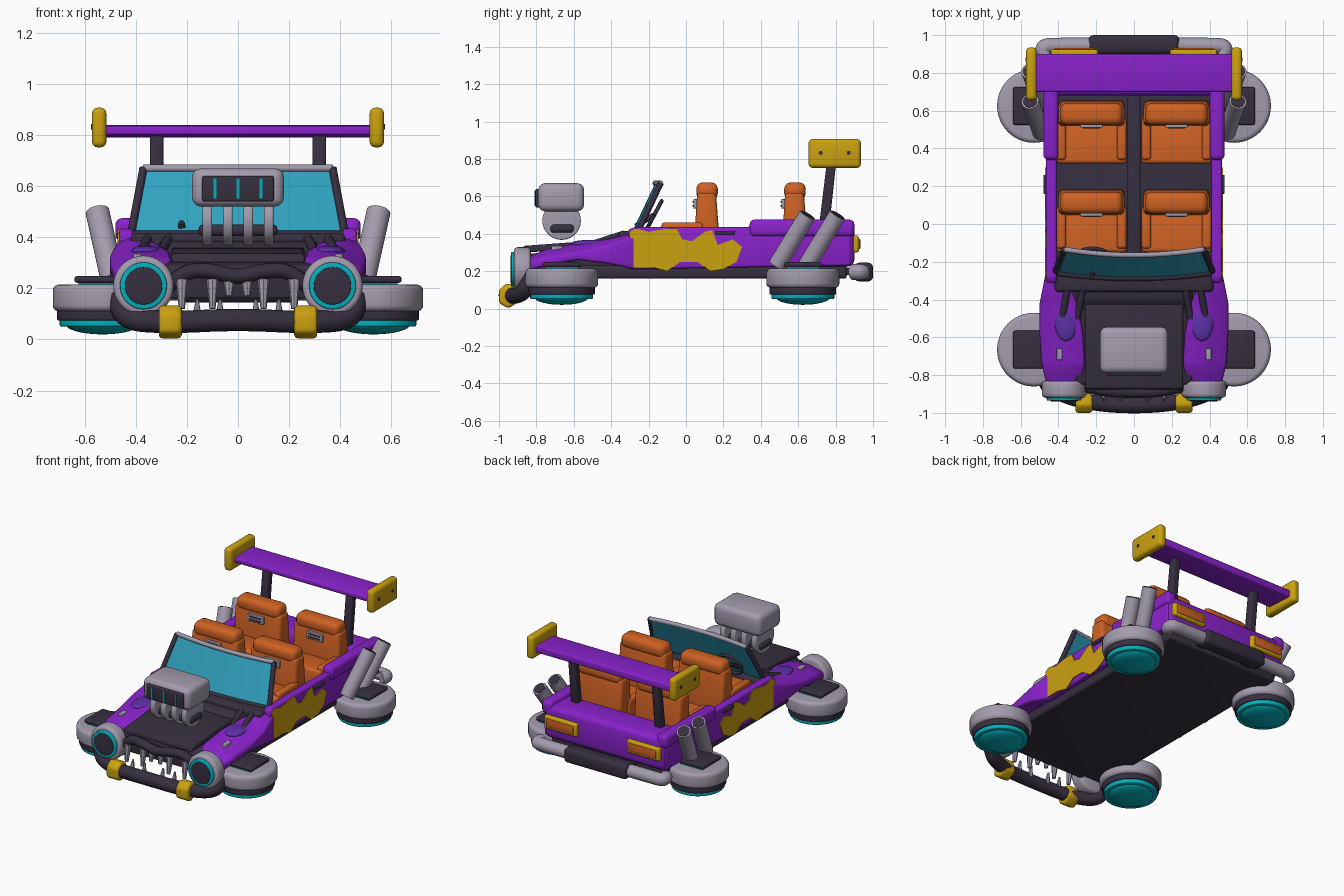
import bpy, bmesh, math
from mathutils import Matrix, Vector

if "Cube" in bpy.data.objects:
    bpy.data.objects.remove(bpy.data.objects["Cube"])


def material(name, r, g, b):
    m = bpy.data.materials.new(name)
    m.use_nodes = True
    m.diffuse_color = (r, g, b, 1)
    m.node_tree.nodes["Principled BSDF"].inputs["Base Color"].default_value = (r, g, b, 1)
    return m


purple = material("purple paint", .25, .016, .6)
indigo = material("indigo paint", .11, .03, .4)
dark = material("dark trim", .038, .028, .05)
grey = material("grey metal", .37, .33, .42)
orange = material("orange leather", .62, .12, .017)
yellow = material("yellow paint", .6, .36, .005)
teal = material("teal glow", .001, .43, .5)
glass = material("blue glass", .03, .36, .52)


def finish(bm, name, mat, mirror=False, angle=40):
    bmesh.ops.recalc_face_normals(bm, faces=bm.faces)
    me = bpy.data.meshes.new(name)
    bm.to_mesh(me)
    bm.free()
    return place(me, name, mat, mirror, angle)


def place(me, name, mat, mirror=False, angle=40):
    me.materials.clear()
    me.materials.append(mat)
    me.polygons.foreach_set("use_smooth", [True] * len(me.polygons))
    me.set_sharp_from_angle(angle=math.radians(angle))
    ob = bpy.data.objects.new(name, me)
    bpy.context.collection.objects.link(ob)
    if mirror:
        ob.modifiers.new("Mirror", 'MIRROR').use_mirror_merge = False
    return ob


def round_edges(bm, r):
    if r:
        bmesh.ops.bevel(bm, geom=bm.edges[:], offset=r, segments=3, profile=.5,
                        affect='EDGES', clamp_overlap=True)


def box(name, mat, x, y, z, r=0, mirror=False):
    """Rounded box from (min, max) ranges."""
    bm = bmesh.new()
    bmesh.ops.create_cube(bm, size=1)
    for v in bm.verts:
        v.co = [(a + b) / 2 + c * (b - a) for (a, b), c in zip((x, y, z), v.co)]
    round_edges(bm, r)
    return finish(bm, name, mat, mirror)


def prism(name, mat, pts, x0, x1, r=0, mirror=False):
    """Side profile of (y, z) points, extruded across x."""
    bm = bmesh.new()
    f = bm.faces.new([bm.verts.new((x0, y, z)) for y, z in pts])
    new = bmesh.ops.extrude_face_region(bm, geom=[f])["geom"]
    bmesh.ops.translate(bm, vec=(x1 - x0, 0, 0),
                        verts=[v for v in new if isinstance(v, bmesh.types.BMVert)])
    round_edges(bm, r)
    return finish(bm, name, mat, mirror)


def rod(name, mat, a, b, r, r2=None, mirror=False, sides=32, bevel=0):
    a, b = Vector(a), Vector(b)
    m = Matrix.Translation((a + b) / 2) @ (b - a).to_track_quat('Z', 'Y').to_matrix().to_4x4()
    bm = bmesh.new()
    bmesh.ops.create_cone(bm, cap_ends=True, segments=sides, radius1=r,
                          radius2=r if r2 is None else r2, depth=(b - a).length, matrix=m)
    if bevel:
        rims = [e for e in bm.edges if any(len(f.verts) > 4 for f in e.link_faces)]
        bmesh.ops.bevel(bm, geom=rims, offset=bevel, segments=4, profile=.5, affect='EDGES')
    return finish(bm, name, mat, mirror)


def tube(name, mat, pts, r):
    cu = bpy.data.curves.new(name, 'CURVE')
    cu.dimensions, cu.bevel_depth, cu.bevel_resolution = '3D', r, 4
    cu.use_fill_caps = True
    sp = cu.splines.new('NURBS')
    sp.points.add(len(pts) - 1)
    for p, co in zip(sp.points, pts):
        p.co = (*co, 1)
    sp.order_u, sp.use_endpoint_u, sp.resolution_u = 3, True, 6
    tmp = bpy.data.objects.new(name, cu)
    me = bpy.data.meshes.new_from_object(tmp)
    bpy.data.objects.remove(tmp)
    return place(me, name, mat)


def ball(name, mat, c, s, mirror=False):
    bm = bmesh.new()
    bmesh.ops.create_uvsphere(bm, u_segments=32, v_segments=16, radius=1,
                              matrix=Matrix.Translation(c) @ Matrix.Diagonal((*s, 1)))
    return finish(bm, name, mat, mirror)


# Chassis and tub
box("floor_pan", dark, (-.43, .43), (-.82, .86), (.16, .23), .015)
prism("side_panel", purple, [(-.31, .21), (-.31, .42), (-.28, .435), (.88, .435), (.88, .23)],
      .41, .465, .012, True)
box("rear_body", purple, (-.46, .46), (.68, .9), (.225, .45), .035)
box("rear_side_rail", purple, (.4, .48), (.34, .9), (.385, .475), .025, True)
box("center_tunnel", dark, (-.035, .035), (-.28, .68), (.22, .34), .01)
box("door_handle", dark, (.46, .48), (.16, .26), (.395, .415), .005, True)
prism("side_splash", yellow, [
    (-.29, .22), (-.3, .41), (-.27, .43), (-.2, .41), (-.12, .425), (-.05, .43), (-.02, .37),
    (.03, .36), (.1, .41), (.14, .42), (.17, .34), (.25, .37), (.3, .33), (.27, .25),
    (.2, .21), (.13, .2), (.06, .25), (-.03, .25), (-.1, .2), (-.18, .22)], .463, .471, 0, True)

# Seats
for row, y in (("front", -.15), ("rear", .32)):
    prism(row + "_seat_cushion", orange, [(y, .23), (y, .44), (y + .25, .42), (y + .25, .23)],
          .04, .41, .02, True)
    for x in (.04, .36):
        box(row + "_seat_bolster", orange, (x, x + .05), (y + .02, y + .24), (.35, .46), .015, True)
    prism(row + "_seat_back", orange, [(y + .19, .3), (y + .21, .62), (y + .31, .62), (y + .335, .3)],
          .05, .4, .022, True)
    box(row + "_headrest", orange, (.06, .39), (y + .205, y + .32), (.58, .675), .035, True)
    box(row + "_seat_badge", grey, (.165, .285), (y + .19, y + .21), (.535, .585), .004, True)
    for z in (.55, .57):
        box(row + "_badge_slot", dark, (.18, .27), (y + .186, y + .2), (z - .004, z + .004), 0, True)

# Hood, engine bay and cowl
prism("engine_bay", dark, [(-.85, .2), (-.85, .29), (-.45, .34), (-.4, .38), (-.24, .4),
                           (-.24, .2)], -.31, .31, .015)
prism("hood_panel", dark, [(-.88, .3), (-.87, .335), (-.6, .355), (-.42, .36), (-.42, .32)],
      -.26, .26, .01)
box("cowl", dark, (-.42, .42), (-.36, -.22), (.33, .415), .02)
for x in (.3, .38):
    rod("cowl_strut", dark, (x, -.5, .345), (x - .03, -.33, .4), .018, mirror=True, sides=12)

# Front fenders: lofted rings of (y, inner x, outer x, bottom, inner top, outer top)
bm = bmesh.new()
rings = []
for y, a, b, lo, hi, out in ((-.86, .28, .46, .2, .27, .25), (-.74, .26, .49, .23, .32, .28),
                             (-.58, .27, .5, .26, .35, .3), (-.42, .3, .5, .24, .37, .34),
                             (-.27, .37, .47, .21, .41, .39)):
    section = ((a, lo), (a, hi), ((a + b) / 2, hi), (b, out), (b, lo))
    rings.append([bm.verts.new((x, y, z)) for x, z in section])
for p, q in zip(rings, rings[1:]):
    for i in range(5):
        bm.faces.new((p[i], p[(i + 1) % 5], q[(i + 1) % 5], q[i]))
bm.faces.new(rings[0])
bm.faces.new(rings[-1])
round_edges(bm, .015)
finish(bm, "front_fender", purple, True, 60)
ball("fender_scoop", indigo, (.36, -.52, .345), (.06, .1, .022), True)
box("fender_vent", grey, (.38, .41), (-.72, -.66), (.3, .335), .005, True)
tube_y = -.62
rod("fender_brace", dark, (.3, -.84, .25), (.48, tube_y, .235), .03, mirror=True, sides=12)

# Headlights
def lamp(name, mat, y0, y1, r, bevel):
    rod(name, mat, (.37, y0, .21), (.37, y1, .21), r, mirror=True, sides=40, bevel=bevel)


lamp("headlight_housing", grey, -.83, -.92, .118, .02)
lamp("headlight_ring", teal, -.9, -.935, .092, .006)
lamp("headlight_lens", dark, -.92, -.939, .073, .003)

# Mouth-like grille with teeth
tube("grille_lip", dark, [(-.3, -.85, .18), (-.22, -.87, .27), (-.1, -.89, .27), (0, -.89, .24),
                          (.1, -.89, .27), (.22, -.87, .27), (.3, -.85, .18)], .03)
box("grille_back", dark, (-.28, .28), (-.85, -.8), (.16, .27), .01)
for x, h in ((.035, .17), (.1, .12), (.22, .12)):
    rod("upper_tooth", grey, (x, -.885, .235), (x, -.9, h), .024, .012, True, 8)
for x in (.07, .16):
    rod("lower_tooth", grey, (x, -.93, .08), (x, -.915, .155), .02, .006, True, 8)

# Front bumper and clamps
tube("front_bumper", dark, [(-.46, -.83, .17), (-.47, -.86, .08), (-.28, -.94, .065),
                            (0, -.965, .08), (.28, -.94, .065), (.47, -.86, .08),
                            (.46, -.83, .17)], .044)
prism("bumper_clamp", yellow, [(-1, .03), (-1, .1), (-.96, .135), (-.9, .12), (-.89, .04), (-.95, 0)],
      .22, .31, .015, True)

# Hover pods
for end, y in (("front", -.665), ("rear", .625)):
    def layer(part, mat, z0, z1, r, bevel):
        rod(end + part, mat, (.53, y, z0), (.53, y, z1), r, mirror=True, sides=48, bevel=bevel)
    layer("_pod_shell", grey, .11, .215, .195, .025)
    layer("_pod_band", dark, .075, .12, .178, .006)
    layer("_pod_glow", teal, .05, .08, .168, .008)
    ball(end + "_pod_dome", teal, (.53, y, .06), (.145, .145, .04), True)
    box(end + "_pod_glow_strip", teal, (.46, .625), (y - .09, y + .09), (.21, .225), 0, True)
    box(end + "_pod_cap", dark, (.4, .64), (y - .1, y + .1), (.222, .248), .01, True)

# Blower on the hood
box("blower_case", grey, (-.18, .18), (-.79, -.545), (.52, .67), .035)
box("blower_intake", dark, (-.14, .14), (-.806, -.75), (.54, .64), .008)
for x in (-.09, 0, .09):
    box("intake_slit", teal, (x - .005, x + .005), (-.811, -.8), (.552, .63))
for x in (-.12, -.04, .04, .12):
    rod("blower_disc", grey, (x - .019, -.665, .47), (x + .019, -.665, .47), .103, bevel=.008)
box("blower_shaft", dark, (-.155, .155), (-.725, -.6), (.405, .45), .018)

# Curved windshield
def shield_point(u, v):
    return Vector((u * (.42 - .05 * v), -.29 + .125 * v + .03 * u * u, .405 + .265 * v))


steps = [i / 8 - 1 for i in range(17)]
bm = bmesh.new()
rows = [[bm.verts.new(shield_point(u, v) + Vector((0, d, 0))) for u in steps]
        for v, d in ((0, 0), (1, 0), (1, .012), (0, .012))]
for k in range(4):
    p, q = rows[k], rows[(k + 1) % 4]
    for i in range(16):
        bm.faces.new((p[i], p[i + 1], q[i + 1], q[i]))
finish(bm, "windshield_glass", glass)
tube("windshield_top", grey, [shield_point(u, 1) for u in steps], .014)
tube("windshield_base", dark, [shield_point(u, .02) for u in steps], .016)
for s in (-1, 1):
    tube("windshield_post", dark, [shield_point(s, v) for v in (0, .5, 1)], .016)

# Steering wheel
hub = Vector((-.22, -.17, .5))
tilt = Matrix.Rotation(math.radians(62), 3, 'X')
ring = [hub + tilt @ Vector((.085 * math.cos(t * math.pi / 12), .085 * math.sin(t * math.pi / 12), 0))
        for t in range(25)]
tube("steering_wheel", dark, ring, .011)
rod("steering_column", dark, (-.22, -.27, .44), hub, .014, sides=12)
rod("steering_spoke", dark, ring[0], ring[12], .009, sides=8)

# Exhaust pipes
for y in (.485, .645):
    low, high = Vector((.49, y, .23)), Vector((.55, y + .165, .5))
    tip = (high - low).normalized() * .003
    rod("exhaust_pipe", grey, low, high, .047, mirror=True, sides=24)
    rod("exhaust_bore", dark, high - tip, high + tip, .038, mirror=True, sides=24)

# Rear wing
prism("wing_blade", purple, [(.7, .8), (.7, .835), (.9, .84), (.9, .79)], -.53, .53, .01)
box("wing_end_plate", yellow, (.515, .572), (.655, .935), (.752, .907), .022, True)
for y in (.72, .87):
    rod("wing_bolt", dark, (.565, y, .832), (.575, y, .832), .011, mirror=True, sides=12)
prism("wing_strut", dark, [(.71, .43), (.755, .8), (.805, .8), (.765, .43)], .292, .345, .01, True)

# Tail lights and rear bumper
box("tail_light_frame", yellow, (.19, .44), (.88, .925), (.3, .39), .012, True)
box("tail_light_lens", orange, (.21, .42), (.91, .932), (.318, .372), .005, True)
tube("rear_bumper", grey, [(-.47, .89, .195), (-.5, .94, .195), (-.4, .945, .195), (0, .945, .195),
                           (.4, .945, .195), (.5, .94, .195), (.47, .89, .195)], .042)
box("rear_bumper_pad", dark, (-.24, .24), (.9, 1), (.145, .245), .025)
box("rear_bumper_bracket", dark, (.15, .22), (.82, .94), (.18, .22), .005, True)
